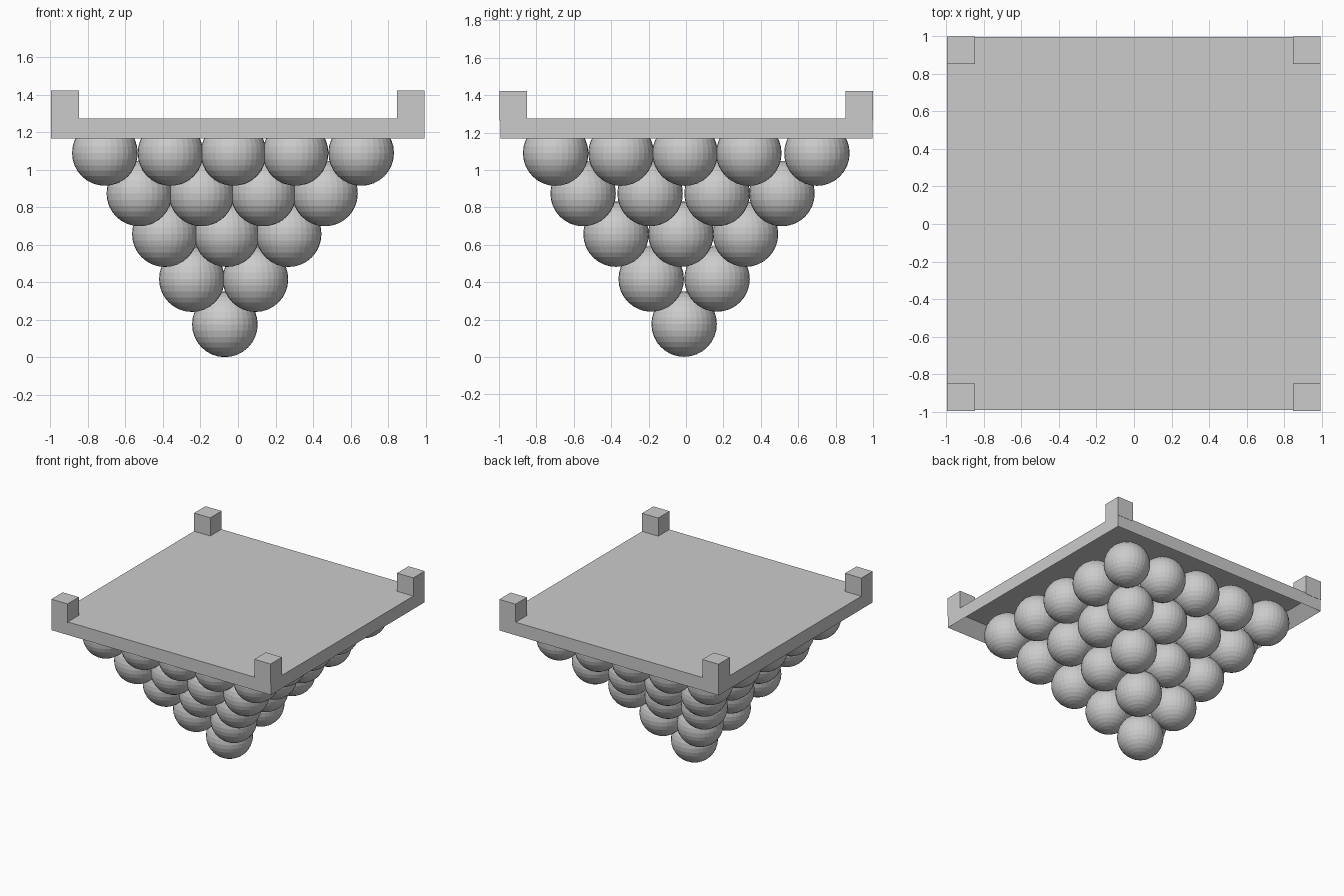
import bpy
import bmesh
from mathutils import Matrix, Vector

cube = bpy.data.objects.get("Cube")
if cube:
    bpy.data.objects.remove(cube, do_unlink=True)

# One plain grey for everything
grey = bpy.data.materials.new("plain_grey")
grey.use_nodes = True
colour = (0.6, 0.6, 0.6, 1)
grey.diffuse_color = colour
grey.node_tree.nodes["Principled BSDF"].inputs["Base Color"].default_value = colour


def add_object(name, bm):
    mesh = bpy.data.meshes.new(name)
    bm.to_mesh(mesh)
    bm.free()
    mesh.materials.append(grey)
    obj = bpy.data.objects.new(name, mesh)
    bpy.context.collection.objects.link(obj)
    return obj


def add_box(bm, low, high):
    low, high = Vector(low), Vector(high)
    matrix = Matrix.Translation((low + high) / 2) @ Matrix.Diagonal((*(high - low), 1))
    return bmesh.ops.create_cube(bm, size=1, matrix=matrix)["verts"]


# Square tray: the underside is inset to a rim and pushed up into a recess
BASE, TOP, RIM = 1.167, 1.274, 0.12
bm = bmesh.new()
add_box(bm, (-0.996, -0.993, BASE), (0.994, 0.998, TOP))
bm.normal_update()
under = min(bm.faces, key=lambda f: f.normal.z)
bmesh.ops.inset_region(bm, faces=[under], thickness=RIM)
for v in under.verts:
    v.co.z = TOP - 0.01
add_object("tray", bm)

# Corner posts standing on the tray
SIZE = 0.147
for side, x in (("right", -0.996), ("left", 0.994 - SIZE)):
    for end, y in (("front", -0.997), ("back", 1.0 - SIZE)):
        bm = bmesh.new()
        add_box(bm, (x, y, TOP - 0.01), (x + SIZE, y + SIZE, 1.423))
        add_object(f"{end}_{side}_post", bm)

# Inverted pyramid of balls: height, x positions, y positions of each layer
RADIUS = 0.175
layers = [
    (0.176, [-0.07], [-0.01]),
    (0.417, [-0.246, 0.093], [-0.186, 0.166]),
    (0.657, [-0.39, -0.06, 0.27], [-0.374, -0.027, 0.318]),
    (0.874, [-0.526, -0.195, 0.136, 0.464], [-0.55, -0.192, 0.166, 0.513]),
    (1.09, [-0.71, -0.36, -0.024, 0.307, 0.657], [-0.697, -0.347, -0.005, 0.336, 0.7]),
]
for number, (z, xs, ys) in enumerate(layers, 1):
    bm = bmesh.new()
    for x in xs:
        for y in ys:
            bmesh.ops.create_uvsphere(bm, u_segments=32, v_segments=16, radius=RADIUS,
                                      matrix=Matrix.Translation((x, y, z)))
    add_object(f"ball_layer_{number}", bm)
